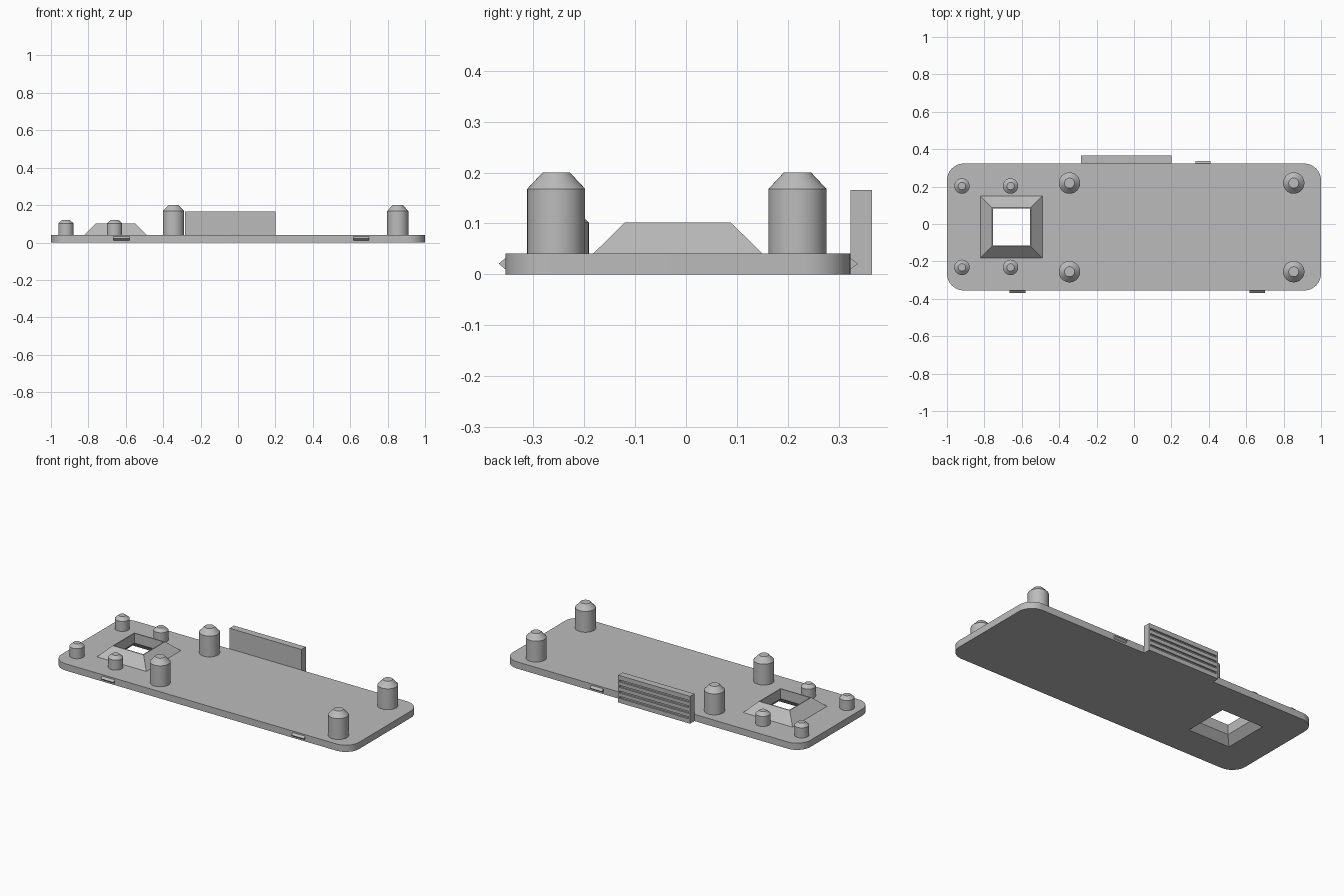
import bpy, bmesh, math

cube = bpy.data.objects.get("Cube")
if cube:
    bpy.data.objects.remove(cube, do_unlink=True)

grey = bpy.data.materials.new("matte_grey")
grey.use_nodes = True
grey.diffuse_color = (0.5, 0.5, 0.5, 1)
grey.node_tree.nodes["Principled BSDF"].inputs["Base Color"].default_value = (0.5, 0.5, 0.5, 1)


def loft(name, rings):
    """Closed solid through a stack of rings of points."""
    bm = bmesh.new()
    loops = [[bm.verts.new(p) for p in ring] for ring in rings]
    n = len(loops[0])
    for a, b in zip(loops, loops[1:]):
        for i in range(n):
            j = (i + 1) % n
            bm.faces.new((a[i], a[j], b[j], b[i]))
    bm.faces.new(loops[0][::-1])
    bm.faces.new(loops[-1])
    bmesh.ops.recalc_face_normals(bm, faces=bm.faces)
    mesh = bpy.data.meshes.new(name)
    bm.to_mesh(mesh)
    bm.free()
    mesh.materials.append(grey)
    obj = bpy.data.objects.new(name, mesh)
    bpy.context.collection.objects.link(obj)
    return obj


def rect(x0, x1, y0, y1, z):
    return [(x0, y0, z), (x1, y0, z), (x1, y1, z), (x0, y1, z)]


def box(name, x0, x1, y0, y1, z0, z1):
    return loft(name, [rect(x0, x1, y0, y1, z) for z in (z0, z1)])


def square(half, z, cx=-0.655, cy=-0.016):
    return rect(cx - half, cx + half, cy - half, cy + half, z)


def circle(x, y, r, z, n=40):
    return [(x + r * math.cos(math.tau * i / n), y + r * math.sin(math.tau * i / n), z)
            for i in range(n)]


def rounded_rect(x0, x1, y0, y1, r, z, steps=12):
    corners = ((x1 - r, y1 - r), (x0 + r, y1 - r), (x0 + r, y0 + r), (x1 - r, y0 + r))
    ring = []
    for k, (cx, cy) in enumerate(corners):
        for i in range(steps + 1):
            a = math.pi / 2 * (k + i / steps)
            ring.append((cx + r * math.cos(a), cy + r * math.sin(a), z))
    return ring


def smooth(obj):
    bpy.ops.object.select_all(action="DESELECT")
    obj.select_set(True)
    bpy.context.view_layer.objects.active = obj
    bpy.ops.object.shade_smooth_by_angle(angle=math.radians(25))


def cut(obj, cutters):
    """Subtract the cutters and keep the finished mesh."""
    for c in cutters:
        mod = obj.modifiers.new("cut", "BOOLEAN")
        mod.operation = "DIFFERENCE"
        mod.solver = "EXACT"
        mod.object = c
    deps = bpy.context.evaluated_depsgraph_get()
    mesh = bpy.data.meshes.new_from_object(obj.evaluated_get(deps))
    obj.modifiers.clear()
    obj.data = mesh


# Base plate and raised window surround, with a window flared underneath
plate = loft("base_plate", [rounded_rect(-1, 1, -0.355, 0.323, 0.09, z) for z in (0, 0.041)])
surround = loft("window_surround", [square(0.166, 0.041), square(0.104, 0.102)])
window = loft("window_cutter", [square(0.15, -0.01), square(0.098, 0.042), square(0.098, 0.15)])
for part in (plate, surround):
    cut(part, [window])
bpy.data.objects.remove(window, do_unlink=True)
smooth(plate)

# Chamfered pegs: (name, x positions, y positions, radius, tip radius, shoulder, top)
pegs = (("large_peg", (-0.345, 0.854), (-0.255, 0.219), 0.057, 0.027, 0.168, 0.2),
        ("small_peg", (-0.92, -0.66), (-0.232, 0.203), 0.041, 0.02, 0.102, 0.121))
for name, xs, ys, r, tip, shoulder, top in pegs:
    for x in xs:
        for y in ys:
            peg = loft(name, [circle(x, y, r, 0.041), circle(x, y, r, shoulder),
                              circle(x, y, tip, top)])
            smooth(peg)

# Wedge clips along the long edges
for name, x0, x1, y, out in (("front_clip", -0.665, -0.58, -0.355, -0.013),
                             ("front_clip", 0.617, 0.7, -0.355, -0.013),
                             ("back_clip", 0.33, 0.41, 0.323, 0.015)):
    loft(name, [[(x, y, 0.01), (x, y + out, 0.021), (x, y, 0.032)] for x in (x0, x1)])

# Latch tab with finger-grip grooves on its back
tab = box("latch_tab", -0.283, 0.2, 0.323, 0.365, 0, 0.166)
grooves = [box("groove_cutter", -0.272, 0.19, 0.355, 0.38, z - 0.006, z + 0.006)
           for z in (0.033, 0.066, 0.1, 0.133)]
cut(tab, grooves)
for g in grooves:
    bpy.data.objects.remove(g, do_unlink=True)
